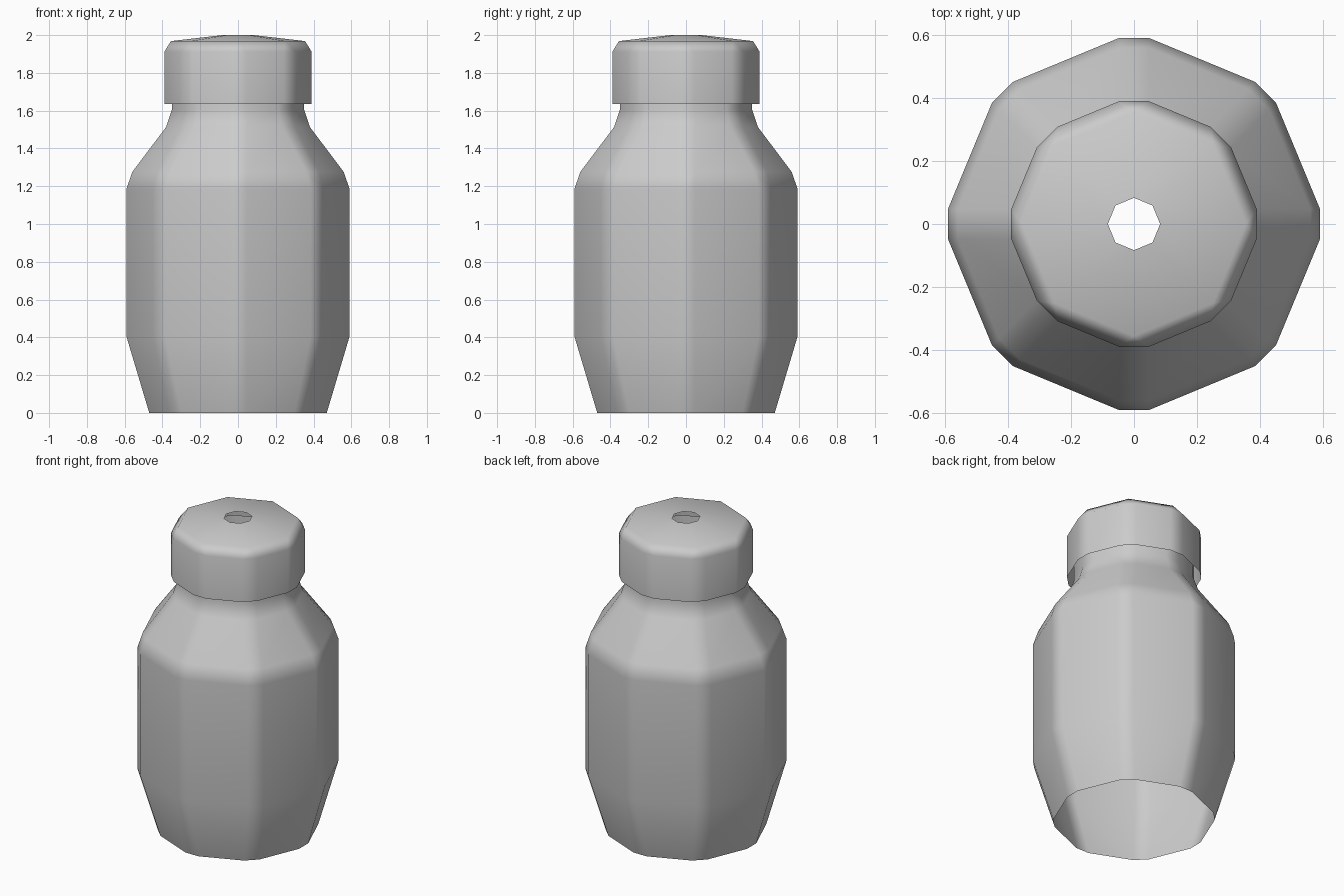
import bpy
import bmesh
from math import cos, sin, tau

SIDES = 8

cube = bpy.data.objects.get("Cube")
if cube:
    bpy.data.objects.remove(cube, do_unlink=True)

# Single light grey finish
grey = bpy.data.materials.new("light_grey")
grey.use_nodes = True
colour = (0.6, 0.6, 0.6, 1.0)
grey.diffuse_color = colour
grey.node_tree.nodes["Principled BSDF"].inputs["Base Color"].default_value = colour


def octagonal_shell(name, profile):
    """Open shell swept round z from (radius, height) pairs, listed upwards."""
    bm = bmesh.new()
    rings = [[bm.verts.new((r * cos(tau * i / SIDES), r * sin(tau * i / SIDES), z))
              for i in range(SIDES)] for r, z in profile]
    for low, high in zip(rings, rings[1:]):
        for i in range(SIDES):
            j = (i + 1) % SIDES
            bm.faces.new((low[i], low[j], high[j], high[i]))
    for face in bm.faces:
        face.smooth = True
    mesh = bpy.data.meshes.new(name)
    bm.to_mesh(mesh)
    bm.free()
    mesh.materials.append(grey)
    obj = bpy.data.objects.new(name, mesh)
    bpy.context.collection.objects.link(obj)

    # Chamfered edges, with shading kept flat on the large faces
    bevel = obj.modifiers.new("chamfer", "BEVEL")
    bevel.width = 0.05
    bevel.segments = 1
    bevel.limit_method = "ANGLE"
    bevel.angle_limit = tau / 12
    obj.modifiers.new("face_normals", "WEIGHTED_NORMAL")
    return obj


# Bottle: open base, tapered foot, straight wall, shoulder, neck
octagonal_shell("bottle_body", [(0.489, 0), (0.61, 0.405), (0.61, 1.235),
                                (0.369, 1.555), (0.369, 1.85)])

# Cap: open underneath, shallow cone on top with a hole in the middle
octagonal_shell("cap", [(0.409, 1.635), (0.409, 1.962), (0.083, 2.0)])
